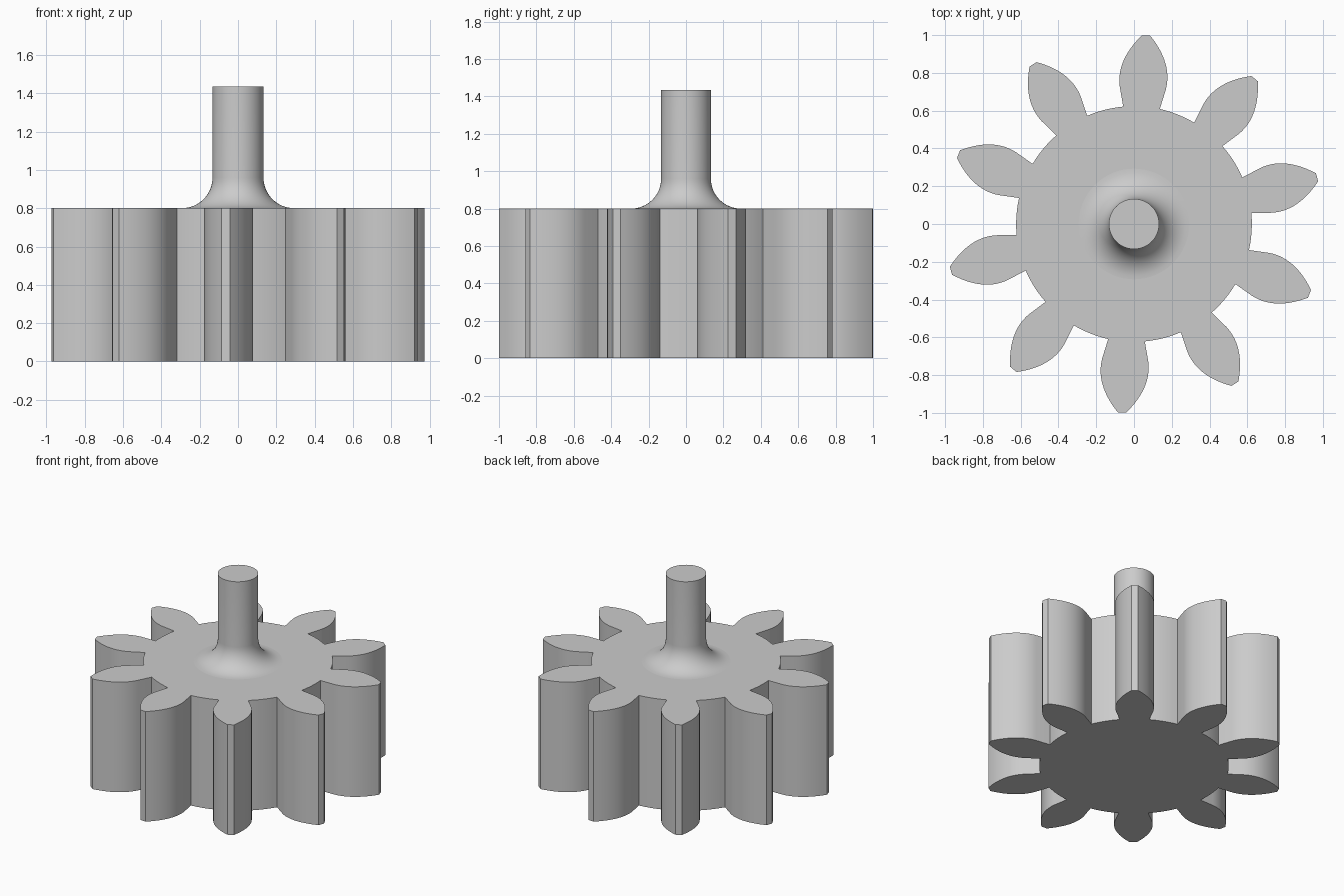
import bpy
import bmesh
import math
from mathutils import Matrix, Vector

TEETH = 10
PHASE = math.radians(86.3)
HUB_R = 0.624
GEAR_H = 0.8
SHAFT_R = 0.133
SHAFT_TOP = 1.435
FILLET = 0.16

old = bpy.data.objects.get("Cube")
if old:
    bpy.data.objects.remove(old, do_unlink=True)

grey = bpy.data.materials.new("plain grey")
grey.use_nodes = True
grey.diffuse_color = (0.6, 0.6, 0.6, 1)
grey.node_tree.nodes["Principled BSDF"].inputs["Base Color"].default_value = (0.6, 0.6, 0.6, 1)


def finish(name, bm, angle):
    bmesh.ops.recalc_face_normals(bm, faces=bm.faces)
    mesh = bpy.data.meshes.new(name)
    bm.to_mesh(mesh)
    bm.free()
    mesh.materials.append(grey)
    obj = bpy.data.objects.new(name, mesh)
    bpy.context.collection.objects.link(obj)
    bpy.ops.object.select_all(action="DESELECT")
    obj.select_set(True)
    bpy.context.view_layer.objects.active = obj
    bpy.ops.object.shade_smooth_by_angle(angle=math.radians(angle))
    return obj


def tooth_half():
    """Flank from root to tip as (radial distance, half width)."""
    root = 0.097
    pts = [(math.sqrt(HUB_R ** 2 - root ** 2), root)]
    steps = 14
    for i in range(steps + 1):
        r = 0.72 + 0.28 * i / steps
        pts.append((r, 0.127 - 1.985 * (r - 0.77) ** 2))
    return pts


# Gear: one outline of leaf-shaped teeth joined by hub arcs, extruded upward
half = tooth_half()
tooth = [(r, -w) for r, w in half] + [(r, w) for r, w in reversed(half)]
pitch = 2 * math.pi / TEETH
root_angle = math.atan2(half[0][1], half[0][0])
outline = []
for k in range(TEETH):
    a = PHASE + k * pitch
    turn = Matrix.Rotation(a, 3, "Z")
    outline += [turn @ Vector((r, w, 0)) for r, w in tooth]
    gap = pitch - 2 * root_angle
    for i in range(1, 6):
        b = a + root_angle + gap * i / 6
        outline.append(Vector((HUB_R * math.cos(b), HUB_R * math.sin(b), 0)))

bm = bmesh.new()
base = bm.faces.new([bm.verts.new(p) for p in outline])
top = bmesh.ops.extrude_face_region(bm, geom=[base], use_keep_orig=True)
bmesh.ops.translate(bm, vec=(0, 0, GEAR_H),
                    verts=[v for v in top["geom"] if isinstance(v, bmesh.types.BMVert)])
finish("gear_body", bm, 25)

# Shaft: turned profile with a concave fillet flaring into the gear top
profile = [(0, SHAFT_TOP), (SHAFT_R, SHAFT_TOP)]
for i in range(13):
    t = math.pi / 2 * i / 12
    profile.append((SHAFT_R + FILLET * (1 - math.cos(t)),
                    GEAR_H + FILLET * (1 - math.sin(t))))
profile += [(SHAFT_R + FILLET, GEAR_H - 0.02), (0, GEAR_H - 0.02)]

bm = bmesh.new()
verts = [bm.verts.new((r, 0, z)) for r, z in profile]
edges = [bm.edges.new(pair) for pair in zip(verts, verts[1:])]
bmesh.ops.spin(bm, geom=verts + edges, cent=(0, 0, 0), axis=(0, 0, 1),
               angle=2 * math.pi, steps=64, use_merge=True)
bmesh.ops.remove_doubles(bm, verts=bm.verts, dist=0.0001)
finish("shaft", bm, 30)
